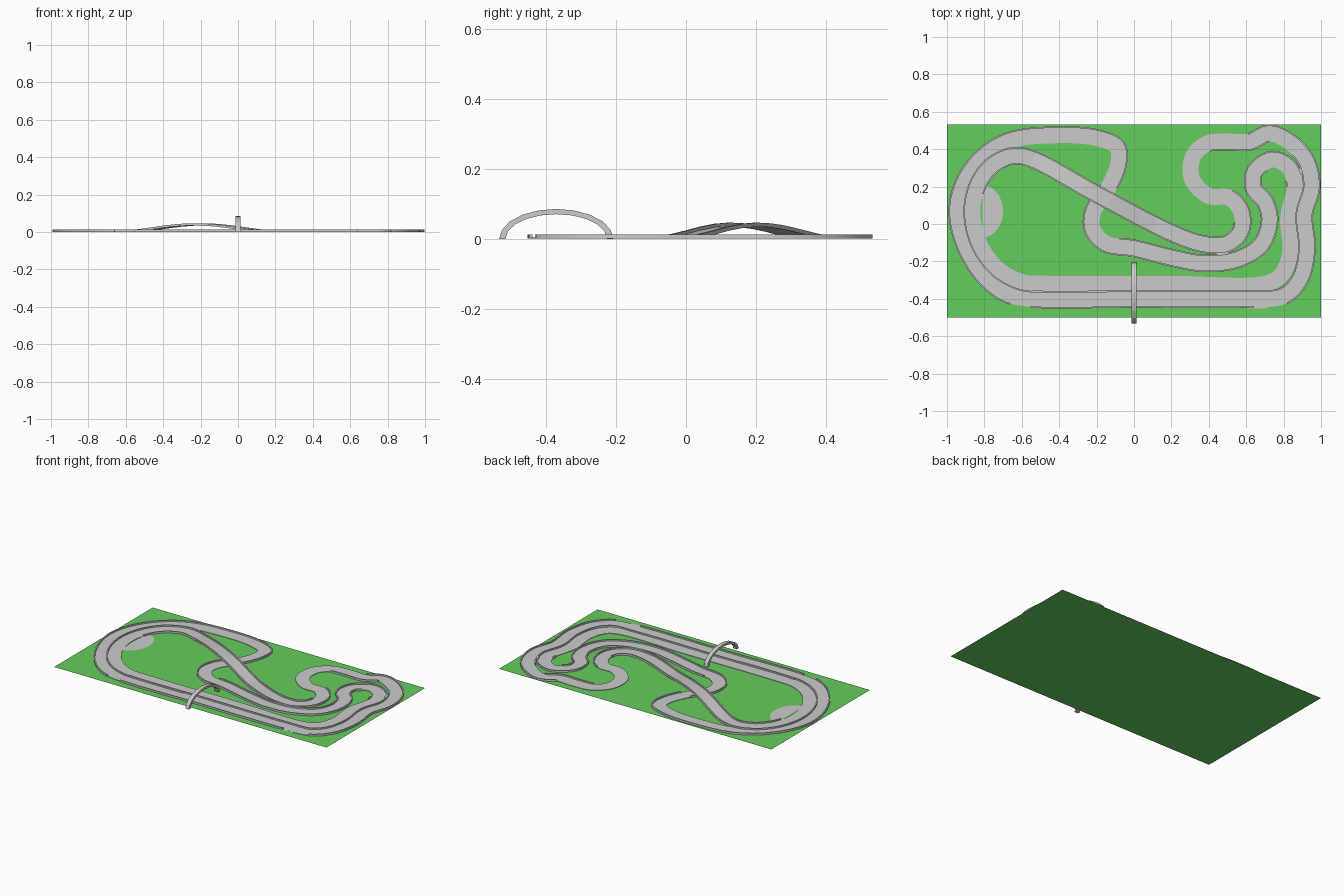
import bpy, bmesh, math
from mathutils import Vector

if "Cube" in bpy.data.objects:
    bpy.data.objects.remove(bpy.data.objects["Cube"])

def material(name, rgb):
    m = bpy.data.materials.new(name)
    m.diffuse_color = (*rgb, 1)
    m.use_nodes = True
    m.node_tree.nodes["Principled BSDF"].inputs["Base Color"].default_value = m.diffuse_color
    return m

GRASS = material("grass green", (0.13, 0.61, 0.11))
GREY = material("track grey", (0.60, 0.60, 0.60))

def add_object(name, verts, faces, mat):
    mesh = bpy.data.meshes.new(name)
    mesh.from_pydata([tuple(v) for v in verts], [], faces)
    bm = bmesh.new()
    bm.from_mesh(mesh)
    bmesh.ops.recalc_face_normals(bm, faces=bm.faces)
    bm.to_mesh(mesh)
    bm.free()
    mesh.materials.append(mat)
    ob = bpy.data.objects.new(name, mesh)
    bpy.context.collection.objects.link(ob)
    return ob

def sweep(name, rings, mat, closed=False):
    """Join equal cross-section rings into a solid strip."""
    n, k = len(rings), len(rings[0])
    verts = [v for r in rings for v in r]
    faces = []
    for i in range(n if closed else n - 1):
        j = (i + 1) % n
        for a in range(k):
            b = (a + 1) % k
            faces.append((i * k + a, i * k + b, j * k + b, j * k + a))
    if not closed:
        faces += [tuple(range(k)), tuple(range((n - 1) * k, n * k))]
    return add_object(name, verts, faces, mat)

# Centre line of the two-lap circuit
PATH = [(-.55, -.40), (0, -.40), (.6, -.40), (.8, -.385), (.89, -.29),
        (.925, -.13), (.91, .05), (.95, .2), (.92, .34), (.83, .44),
        (.72, .485), (.62, .44), (.5, .44), (.39, .43), (.315, .36),
        (.31, .24), (.4, .15), (.51, .14), (.575, .06), (.57, -.04),
        (.5, -.105), (.39, -.11), (.24, -.065), (-.2, .16), (-.54, .345),
        (-.64, .365), (-.75, .32), (-.83, .22), (-.865, .07), (-.83, -.1),
        (-.73, -.24), (-.6, -.31), (-.45, -.32), (.2, -.32), (.7, -.32),
        (.79, -.27), (.835, -.15), (.825, .04), (.86, .2), (.83, .3),
        (.74, .345), (.645, .28), (.64, .19), (.7, .12), (.725, .02),
        (.68, -.11), (.55, -.19), (.37, -.21), (.2, -.18), (0, -.13),
        (-.15, -.105), (-.22, -.03), (-.22, .06), (-.14, .19), (-.085, .32),
        (-.09, .41), (-.2, .46), (-.4, .475), (-.65, .45), (-.79, .375),
        (-.9, .24), (-.945, .08), (-.91, -.1), (-.81, -.27), (-.69, -.37)]
N, SUB = len(PATH), 6
HALF, ROAD_Z = 0.043, 0.004

def spline(i, t):
    """Centripetal Catmull-Rom point, so uneven spacing does not overshoot."""
    p = [Vector(PATH[(i + d) % N]) for d in (-1, 0, 1, 2)]
    k = [0]
    for a, b in zip(p, p[1:]):
        k.append(k[-1] + (b - a).length ** 0.5)
    u = k[1] + (k[2] - k[1]) * t
    for level in (1, 2):
        p = [p[j].lerp(p[j + 1], (u - k[j + level - 1 - (level - 1)])
             / (k[j + level] - k[j])) if level == 1 else
             p[j].lerp(p[j + 1], (u - k[j]) / (k[j + 2] - k[j]))
             for j in range(len(p) - 1)]
    return p[0].lerp(p[1], (u - k[1]) / (k[2] - k[1]))

def height(s, x):
    """The diagonal rises over the lower road."""
    if 21.5 < s < 25 and -.54 < x < .12:
        return ROAD_Z + 0.034 * math.sin(math.pi * (x + .54) / .66) ** 1.3
    return ROAD_Z

pts = [spline(i, j / SUB) for i in range(N) for j in range(SUB)]
M = len(pts)
sides = []
for i in range(M):
    d = (pts[(i + 1) % M] - pts[i - 1]).normalized()
    sides.append(Vector((-d.y, d.x)))

def at(i, off, dz):
    i %= M
    p = pts[i] + sides[i] * off
    return (p.x, p.y, max(0.001, height(i / SUB, pts[i].x) + dz))

# Grass base
add_object("grass_field", [(-1, -.5, 0), (1, -.5, 0), (1, .533, 0), (-1, .533, 0)],
           [(0, 1, 2, 3)], GRASS)

# Road ribbon
sweep("road", [[at(i, -HALF, 0), at(i, HALF, 0), at(i, HALF, -.003), at(i, -HALF, -.003)]
               for i in range(M)], GREY, closed=True)

# Low barriers: side of travel (+1 left, -1 right), start and end along the path
BARRIERS = [(1, 0, 8.5), (-1, 0, 2.1), (-1, 3, 11), (1, 10, 13), (1, 17, 27.4),
            (-1, 18.5, 32.5), (-1, 38.5, 49.5), (1, 38, 38.4), (1, 40.5, 53),
            (-1, 53.2, 64.3)]
for n, (side, a, b) in enumerate(BARRIERS):
    rings = []
    for i in range(round(a * SUB), round(b * SUB) + 1):
        lo, hi = side * (HALF - .004), side * (HALF + .004)
        rings.append([at(i, lo, -.003), at(i, lo, .009), at(i, hi, .009), at(i, hi, -.003)])
    sweep(f"barrier_{n + 1}", rings, GREY)

# Half-round run-off area at the left bend
fan = [(-.81 + .11 * math.sin(math.pi * t / 16), .068 + .14 * math.cos(math.pi * t / 16), .0035)
       for t in range(17)]
add_object("runoff_area", fan, [tuple(range(16, -1, -1))], GREY)

# Small run-off strip outside the start of the right bend
add_object("runoff_strip", [(.58, -.435, .0035), (.61, -.453, .0035), (.69, -.453, .0035),
                            (.75, -.435, .0035)], [(0, 1, 2, 3)], GREY)

# Arch over the straight
rings = []
for s in range(11):
    a = math.pi * s / 10
    c, h = math.cos(a), math.sin(a)
    o = (-.37 - .163 * c, .086 * h)
    q = (-.37 - .145 * c, .071 * h)
    rings.append([(-.013, *o), (.013, *o), (.013, *q), (-.013, *q)])
sweep("start_arch", rings, GREY)
